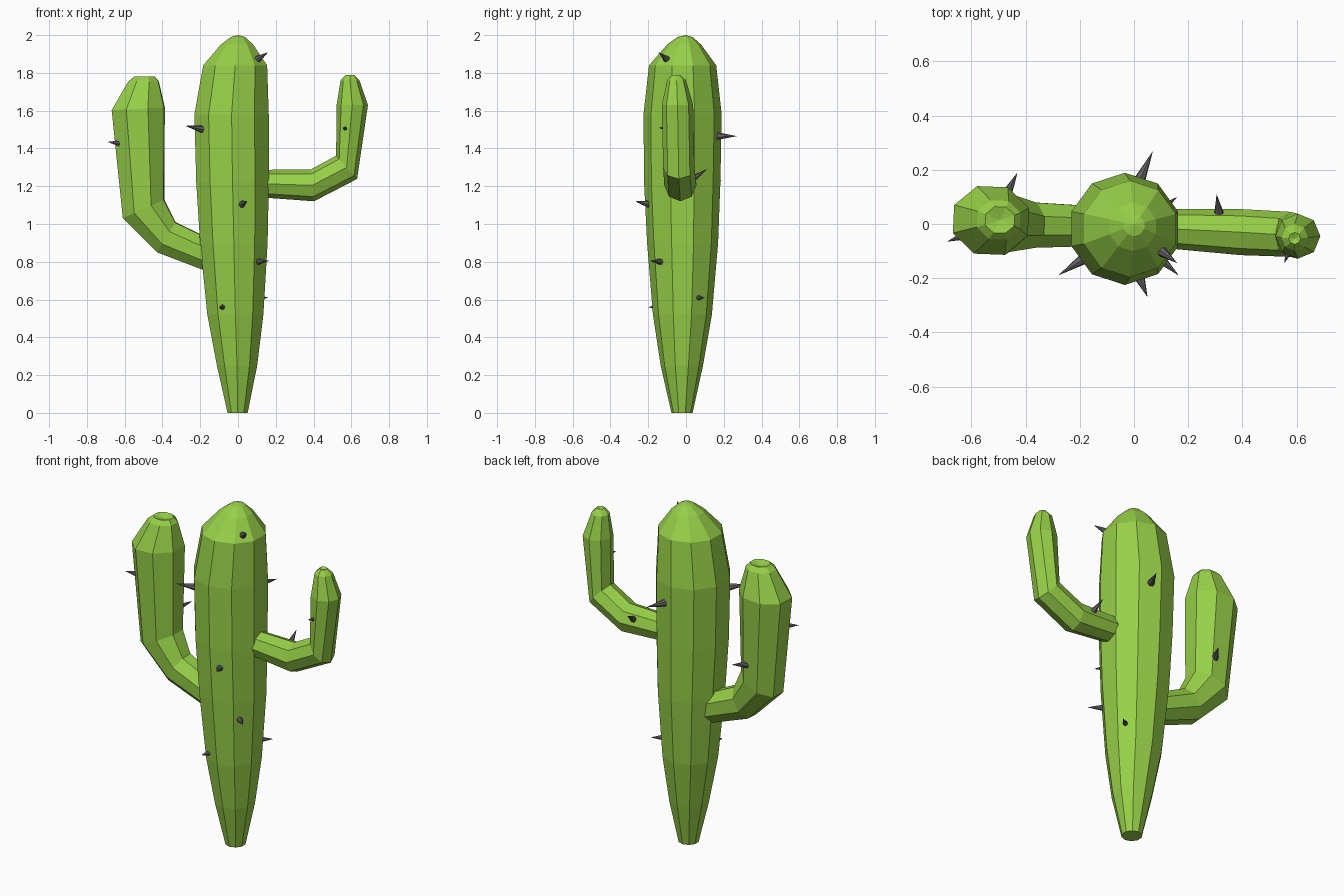
import bpy, bmesh
from math import sin, cos, radians, tau
from mathutils import Vector


def material(name, color):
    m = bpy.data.materials.new(name)
    m.diffuse_color = color
    return m


GREEN = material("cactus_green", (0.31, 0.63, 0.065, 1))
GREY = material("spine_grey", (0.13, 0.12, 0.13, 1))


def finish(bm, name, mat):
    bmesh.ops.recalc_face_normals(bm, faces=bm.faces[:])
    me = bpy.data.meshes.new(name)
    bm.to_mesh(me)
    bm.free()
    me.materials.append(mat)
    ob = bpy.data.objects.new(name, me)
    bpy.context.collection.objects.link(ob)
    return ob


def loft(name, rings, sides, phase=0, y_scale=1, tip=None):
    """rings: x, y, z, radius, direction of growth in the xz plane (degrees)."""
    bm = bmesh.new()
    loops = []
    for x, y, z, r, tilt in rings:
        t = radians(tilt)
        n = Vector((sin(t), 0, -cos(t)))
        side = Vector((0, y_scale, 0))
        angles = [radians(phase) + tau * i / sides for i in range(sides)]
        loops.append([bm.verts.new(Vector((x, y, z)) + r * (cos(a) * n + sin(a) * side))
                      for a in angles])
    for a, b in zip(loops, loops[1:]):
        for i in range(sides):
            j = (i + 1) % sides
            bm.faces.new((a[i], a[j], b[j], b[i]))
    bm.faces.new(loops[0][::-1])
    top = bm.verts.new(tip)
    for i in range(sides):
        bm.faces.new((loops[-1][i], loops[-1][(i + 1) % sides], top))
    return finish(bm, name, GREEN)


# Trunk: ten-sided, tapering to the foot
loft("trunk", [
    (-0.002, -0.021, 0.00, 0.056, 90),
    (-0.005, -0.022, 0.25, 0.112, 90),
    (-0.014, -0.019, 0.52, 0.156, 90),
    (-0.022, -0.018, 0.90, 0.188, 90),
    (-0.029, -0.020, 1.22, 0.202, 90),
    (-0.034, -0.018, 1.58, 0.207, 90),
    (-0.015, -0.018, 1.84, 0.178, 90),
    (-0.005, -0.010, 1.95, 0.090, 90),
    (0.0, -0.005, 1.99, 0.040, 90),
], 10, phase=90, tip=(0, 0, 2.0))

# Thick left arm with a shallow dimple on top
loft("left_arm", [
    (-0.10, -0.008, 0.81, 0.085, 155),
    (-0.38, -0.003, 0.93, 0.100, 148),
    (-0.50, 0.005, 1.08, 0.128, 114),
    (-0.528, 0.013, 1.61, 0.150, 93),
    (-0.500, 0.015, 1.755, 0.086, 90),
    (-0.495, 0.015, 1.78, 0.058, 90),
], 8, phase=20, y_scale=0.9, tip=(-0.495, 0.015, 1.765))

# Thin right arm
loft("right_arm", [
    (0.08, -0.015, 1.215, 0.071, 0),
    (0.395, -0.030, 1.205, 0.085, 5),
    (0.575, -0.038, 1.30, 0.083, 42),
    (0.605, -0.045, 1.63, 0.083, 90),
    (0.593, -0.050, 1.76, 0.050, 90),
    (0.593, -0.053, 1.79, 0.022, 90),
], 8, tip=(0.593, -0.053, 1.78))


# Spines: base point and tip point
def spine(name, base, tip, radius=0.02, sides=7):
    base, tip = Vector(base), Vector(tip)
    axis = tip - base
    bm = bmesh.new()
    bmesh.ops.create_cone(bm, cap_ends=True, segments=sides, radius1=radius,
                          radius2=0, depth=axis.length)
    bm.transform(axis.to_track_quat('Z', 'Y').to_matrix().to_4x4())
    bmesh.ops.translate(bm, verts=bm.verts[:], vec=(base + tip) / 2)
    finish(bm, name, GREY)


SPINES = [
    ((0.10, -0.10, 1.87), (0.16, -0.145, 1.91), 0.02),
    ((-0.18, -0.125, 1.50), (-0.28, -0.19, 1.52), 0.022),
    ((0.02, 0.16, 1.465), (0.07, 0.27, 1.465), 0.022),
    ((0.02, -0.195, 1.105), (0.05, -0.27, 1.12), 0.02),
    ((0.095, -0.125, 0.80), (0.165, -0.19, 0.805), 0.02),
    ((0.10, 0.055, 0.61), (0.16, 0.10, 0.61), 0.018),
    ((-0.08, -0.15, 0.56), (-0.10, -0.20, 0.56), 0.016),
    ((-0.62, -0.04, 1.425), (-0.69, -0.065, 1.435), 0.018),
    ((-0.475, 0.10, 1.21), (-0.43, 0.19, 1.23), 0.022),
    ((0.315, 0.03, 1.235), (0.305, 0.11, 1.29), 0.02),
    ((0.57, -0.105, 1.505), (0.555, -0.145, 1.51), 0.012),
]
for i, (base, tip, r) in enumerate(SPINES):
    spine(f"spine_{i + 1}", base, tip, r)
